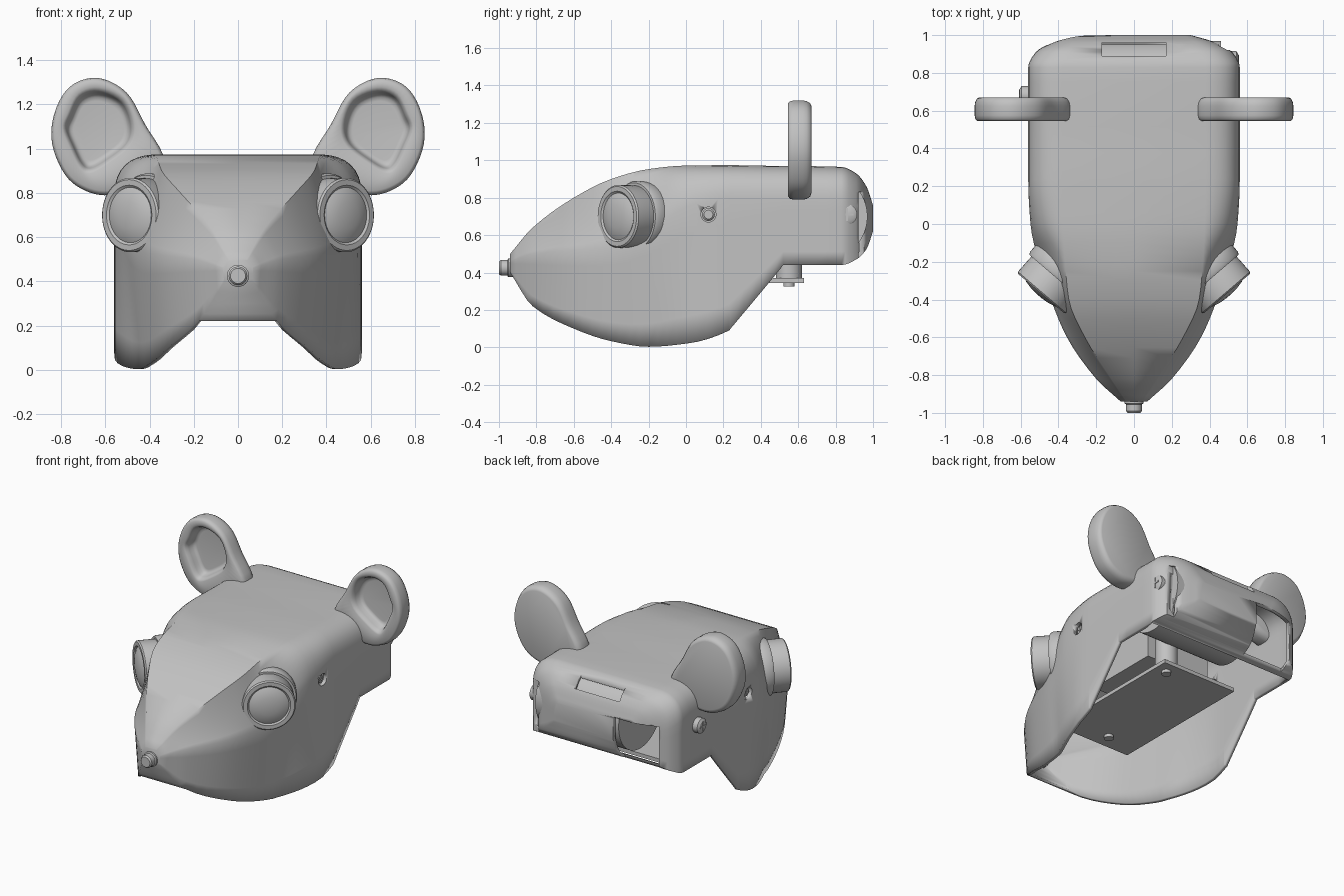
import bpy, bmesh, math
from mathutils import Vector, Matrix

cube = bpy.data.objects.get("Cube")
if cube:
    bpy.data.objects.remove(cube)

GREY = (0.54, 0.54, 0.54, 1)
mat = bpy.data.materials.new("plain grey")
mat.use_nodes = True
mat.diffuse_color = GREY
mat.node_tree.nodes["Principled BSDF"].inputs["Base Color"].default_value = GREY


def finish(name, bm, angle=32):
    bmesh.ops.recalc_face_normals(bm, faces=bm.faces)
    me = bpy.data.meshes.new(name)
    bm.to_mesh(me)
    bm.free()
    ob = bpy.data.objects.new(name, me)
    bpy.context.collection.objects.link(ob)
    me.materials.append(mat)
    bpy.context.view_layer.objects.active = ob
    for o in bpy.context.selected_objects:
        o.select_set(False)
    ob.select_set(True)
    bpy.ops.object.shade_smooth_by_angle(angle=math.radians(angle))
    return ob


def loft(bm, rings, closed=True, caps=True):
    vs = [[bm.verts.new(p) for p in r] for r in rings]
    n = len(vs[0])
    for a, b in zip(vs, vs[1:]):
        for i in range(n if closed else n - 1):
            j = (i + 1) % n
            bm.faces.new((a[i], a[j], b[j], b[i]))
    if caps:
        bm.faces.new(vs[0])
        bm.faces.new(vs[-1])
    return vs


def lathe(bm, centre, axis, profile, seg=40):
    # profile: (radius, distance along axis)
    q = Vector(axis).to_track_quat('Z', 'Y')
    ang = [2 * math.pi * i / seg for i in range(seg)]
    loft(bm, [[Vector(centre) + q @ Vector((r * math.cos(t), r * math.sin(t), h))
               for t in ang] for r, h in profile])


def box(bm, lo, hi):
    lo, hi = Vector(lo), Vector(hi)
    m = Matrix.Translation((lo + hi) / 2) @ Matrix.Diagonal((*(hi - lo), 1))
    bmesh.ops.create_cube(bm, size=1, matrix=m)


def smooth_rows(rows, steps):
    # monotone cubic through the table rows, first column as parameter
    y = [r[0] for r in rows]
    h = [b - a for a, b in zip(y, y[1:])]

    def slopes(c):
        d = [(rows[i + 1][c] - rows[i][c]) / h[i] for i in range(len(h))]
        mid = [2 * a * b / (a + b) if a * b > 0 else 0 for a, b in zip(d, d[1:])]
        return [d[0]] + mid + [d[-1]]
    cols = range(1, len(rows[0]))
    m = {c: slopes(c) for c in cols}
    out = []
    for i in range(len(h)):
        for s in range(steps):
            t = s / steps
            row = [y[i] + t * h[i]]
            for c in cols:
                a, b = rows[i][c], rows[i + 1][c]
                row.append(a + (b - a) * t * t * (3 - 2 * t) + h[i] * (
                    m[c][i] * t * (1 - t) ** 2 - m[c][i + 1] * t * t * (1 - t)))
            out.append(row)
    return out + [list(rows[-1])]


# Head shell: y, half width, top half width, top, bottom, crease height, roundness
stations = [
    (-.94, .07, .04, .50, .40, .46, .2),
    (-.82, .20, .12, .64, .22, .50, -.1),
    (-.60, .355, .26, .80, .10, .52, -.2),
    (-.40, .44, .345, .90, .033, .54, -.05),
    (-.20, .505, .365, .953, .003, .62, .4),
    (0, .548, .375, .972, .02, .75, .8),
    (.23, .56, .38, .974, .09, .80, .9),
    (.24, .56, .38, .974, .102, .80, .9),
    (.51, .56, .38, .97, .427, .80, .9),
    (.52, .56, .38, .97, .44, .80, .9),
    (.83, .56, .38, .965, .44, .80, .9),
    (.91, .52, .36, .93, .47, .76, .9),
    (.965, .42, .32, .86, .525, .73, .9),
    (1.0, .30, .26, .76, .62, .70, .9),
]


def section(row):
    y, w, tw, top, bot, c, k = row
    # the lower wall leans inward towards the snout
    low = w * (1 - .11 * min(1, max(0, (.1 - y) / .3)))
    half = [(low + (w - low) * i / 5, bot + (c - bot) * i / 5) for i in range(5)]
    ctrl = Vector((w, top)) * k + Vector(((w + tw) / 2, (c + top) / 2)) * (1 - k)
    for i in range(9):
        t = i / 8
        p = Vector((w, c)) * (1 - t) ** 2 + ctrl * 2 * t * (1 - t) + Vector((tw, top)) * t * t
        half.append((p.x, p.y))
    pts = half + [(0, top)] + [(-x, z) for x, z in reversed(half)]
    return [(x, y, z) for x, z in pts]


rows = smooth_rows(stations, 4)
bm = bmesh.new()
vs = loft(bm, [section(r) for r in rows], closed=False)
for a, b, r in zip(vs, vs[1:], rows):
    if r[0] < -.83 or r[0] > .82:  # chin and rear underside
        bm.faces.new((a[0], b[0], b[-1], a[-1]))
shell = finish("head_shell", bm, 55)
solid = shell.modifiers.new("wall", 'SOLIDIFY')
solid.thickness = .025
solid.offset = -1


# Openings: rear window, top slot, end notch and side holes
def cutter(name, build):
    bm = bmesh.new()
    build(bm)
    ob = finish(name, bm)
    ob.hide_render = True
    ob.hide_viewport = True
    cut = shell.modifiers.new(name, 'BOOLEAN')
    cut.object = ob
    cut.operation = 'DIFFERENCE'
    cut.solver = 'EXACT'


cutter("rear_window_cutter", lambda b: box(b, (-.46, .87, .40), (-.15, 1.1, .77)))
cutter("top_slot_cutter", lambda b: box(b, (-.17, .89, .83), (.17, .96, 1.1)))
cutter("end_notch_cutter", lambda b: box(b, (.45, .922, .46), (.7, 1.1, .83)))
cutter("side_hole_cutter", lambda b: lathe(b, (-.7, .12, .71), (1, 0, 0), [(.04, 0), (.04, 1.4)], 24))

# Rear drum behind the window, slot and notch
bm = bmesh.new()
lathe(bm, (-.17, .735, .70), (1, 0, 0), [(.235, 0), (.235, .63)], 64)
finish("rear_drum", bm)

# Nose
bm = bmesh.new()
lathe(bm, (0, -.88, .425), (0, -1, 0),
      [(.05, 0), (.05, .07), (.042, .075), (.042, .11), (.034, .12)], 32)
finish("nose", bm)

# Ears
outer = [(.335, .945), (.42, 1.11), (.505, 1.255), (.635, 1.32), (.76, 1.28), (.83, 1.16),
         (.84, 1.02), (.78, .88), (.69, .81), (.58, .79), (.44, .83)]
inner = [(.50, 1.02), (.48, 1.11), (.525, 1.215), (.63, 1.26), (.715, 1.235), (.76, 1.15),
         (.78, 1.09), (.75, 1.01), (.71, .93), (.67, .905), (.60, .94)]


def closed_curve(pts, steps=5):
    p = [Vector(q) for q in pts]
    n, out = len(p), []
    for i in range(n):
        a, b, c, d = p[i - 1], p[i], p[(i + 1) % n], p[(i + 2) % n]
        for s in range(steps):
            t = s / steps
            out.append(.5 * (2 * b + (c - a) * t + (2 * a - 5 * b + 4 * c - d) * t * t
                             + (3 * b - a - 3 * c + d) * t ** 3))
    return out


def ring(curve, y, scale, side):
    mid = Vector((.635, 1.08))
    return [(side * (mid.x + (p.x - mid.x) * scale), y, mid.y + (p.y - mid.y) * scale)
            for p in curve]


def screw(name, side, x, y, r):
    bm = bmesh.new()
    lathe(bm, (side * (x - .06), y, .71), (side, 0, 0),
          [(r, 0), (r, .05), (r * .7, .06)], 24)
    for dy, dz in ((.1, .65), (.65, .1)):
        box(bm, (side * x - .004, y - r * dy, .71 - r * dz),
            (side * x + .004, y + r * dy, .71 + r * dz))
    finish(name, bm)


rim, dish = closed_curve(outer), closed_curve(inner)
for side, label in ((1, "left"), (-1, "right")):
    bm = bmesh.new()
    loft(bm, [ring(c, y, s, side) for c, y, s in (
        (rim, .67, .88), (rim, .664, .94), (rim, .645, .985), (rim, .625, 1), (rim, .575, 1),
        (rim, .555, .98), (rim, .545, .93), (dish, .545, 1.1), (dish, .552, 1.02),
        (dish, .575, .96), (dish, .605, .92), (dish, .618, .84), (dish, .62, .75))])
    finish(label + "_ear", bm, 50)

    # Eye: barrel, rim and shallow lens, then the socket collar
    n = Vector((side * .65, -.76, 0)).normalized()
    face = Vector((side * .492, -.368, .70))
    bm = bmesh.new()
    lathe(bm, face, n, [(.15, -.24), (.165, -.20), (.168, -.008), (.16, 0), (.135, 0),
                        (.125, -.008), (.10, .004), (.06, .013), (.02, .017)], 48)
    finish(label + "_eye", bm)
    bm = bmesh.new()
    lathe(bm, face, n, [(.16, -.25), (.188, -.20), (.188, -.13), (.18, -.115), (.15, -.115)], 48)
    finish(label + "_eye_socket", bm)

    # Screw sunk in the side hole
    screw(label + "_side_screw", side, .54, .12, .034)

# Rear screws, one on each side
screw("left_rear_screw", 1, .552, .86, .055)
screw("right_rear_screw", -1, .605, .68, .05)

# Posts and screws that hold the board
for name, x, y, r in (("rear_board_post", .2, .55, .07), ("front_board_post", -.04, -.29, .05)):
    bm = bmesh.new()
    lathe(bm, (x, y, .325), (0, 0, 1), [(.03, 0), (.03, .03), (r, .031), (r, .25)], 24)
    finish(name, bm)

# Circuit board and battery block underneath
for name, lo, hi in (("circuit_board", (-.28, -.40, .345), (.28, .63, .37)),
                     ("battery_block", (-.24, -.1, .5), (.24, .42, .75))):
    bm = bmesh.new()
    box(bm, lo, hi)
    finish(name, bm)
